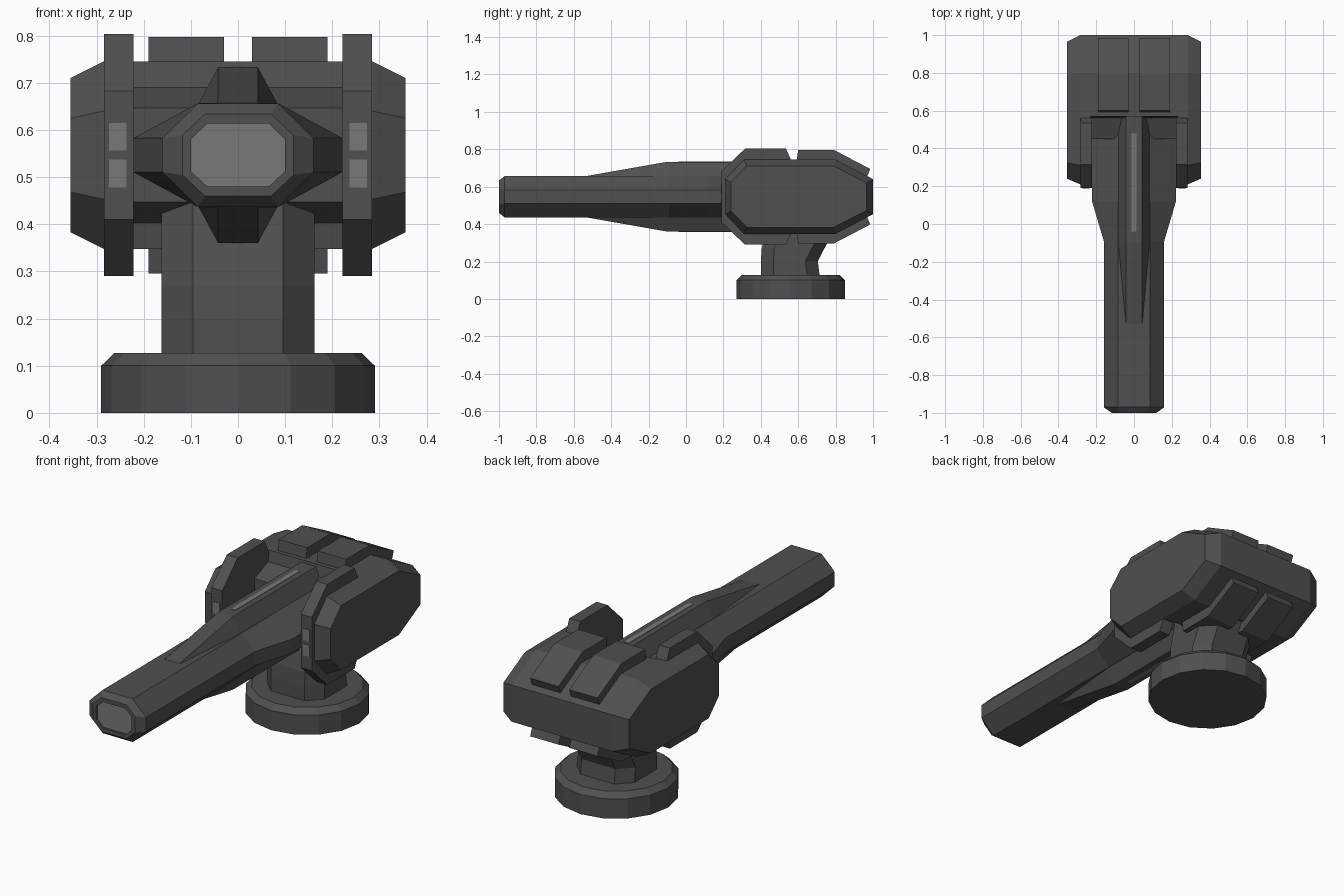
import bpy, bmesh, math

if "Cube" in bpy.data.objects:
    bpy.data.objects.remove(bpy.data.objects["Cube"])

ZC = 0.5465  # mid height of the gun body


def material(name, v):
    m = bpy.data.materials.new(name)
    m.diffuse_color = (v, v, v, 1)
    m.use_nodes = True
    m.node_tree.nodes["Principled BSDF"].inputs["Base Color"].default_value = m.diffuse_color
    return m


DARK = material("dark_metal", 0.08)
LIGHT = material("light_metal", 0.19)


def loft(name, rings, mat=DARK, mirror_x=False, mirror_z=False):
    """Skin a list of equal-length rings, cap both ends, optionally mirror."""
    bm = bmesh.new()
    loops = [[bm.verts.new(p) for p in r] for r in rings]
    n = len(rings[0])
    for a, b in zip(loops, loops[1:]):
        for i in range(n):
            j = (i + 1) % n
            bm.faces.new((a[i], a[j], b[j], b[i]))
    bm.faces.new(loops[0])
    bm.faces.new(loops[-1])
    for axis, c, on in ((0, 0, mirror_x), (2, ZC, mirror_z)):
        if on:
            dup = bmesh.ops.duplicate(bm, geom=bm.verts[:] + bm.edges[:] + bm.faces[:])
            for g in dup["geom"]:
                if isinstance(g, bmesh.types.BMVert):
                    g.co[axis] = 2 * c - g.co[axis]
    bmesh.ops.recalc_face_normals(bm, faces=bm.faces)
    me = bpy.data.meshes.new(name)
    bm.to_mesh(me)
    bm.free()
    ob = bpy.data.objects.new(name, me)
    bpy.context.collection.objects.link(ob)
    me.materials.append(mat)
    return ob


def octagon(y, top, wide, hh, hs):
    """Barrel section: half widths at top and side, half heights."""
    q = [(top, hh), (wide, hs), (wide, -hs), (top, -hh)]
    q += [(-a, b) for a, b in reversed(q)]
    return [(a, y, ZC + b) for a, b in q]


def prism(name, profile, xs, **kw):
    """Extrude a (y, z) profile along x."""
    return loft(name, [[(x, y, z) for y, z in profile] for x in xs], **kw)


def box(name, x0, x1, y0, y1, z0, z1, **kw):
    return prism(name, [(y0, z0), (y1, z0), (y1, z1), (y0, z1)], (x0, x1), **kw)


# Round base with chamfered top
def circle(r, z, n=16):
    return [(r * math.cos(2 * math.pi * i / n), 0.56 + r * math.sin(2 * math.pi * i / n), z)
            for i in range(n)]


loft("base", [circle(0.29, 0), circle(0.29, 0.10), circle(0.262, 0.127)])


# Bent neck
def neck_ring(z, y0, y1, hw=0.162, c=0.067):
    return [(hw - c, y0, z), (hw, y0 + c, z), (hw, y1 - c, z), (hw - c, y1, z),
            (c - hw, y1, z), (-hw, y1 - c, z), (-hw, y0 + c, z), (c - hw, y0, z)]


loft("neck", [neck_ring(0.12, 0.40, 0.715), neck_ring(0.2, 0.40, 0.705),
              neck_ring(0.27, 0.405, 0.74), neck_ring(0.45, 0.45, 0.84)])

# Barrel: recessed muzzle, chamfered tip, straight run, wider rear
loft("barrel", [octagon(-0.985, 0.065, 0.10, 0.067, 0.034),
                octagon(-1.0, 0.065, 0.10, 0.067, 0.034),
                octagon(-1.0, 0.07, 0.118, 0.087, 0.042),
                octagon(-0.97, 0.085, 0.16, 0.11, 0.036),
                octagon(-0.09, 0.085, 0.16, 0.11, 0.036),
                octagon(0.12, 0.085, 0.222, 0.11, 0.036),
                octagon(0.60, 0.085, 0.222, 0.11, 0.036)])
loft("muzzle_face", [octagon(-0.99, 0.065, 0.10, 0.067, 0.034),
                     octagon(-0.98, 0.065, 0.10, 0.067, 0.034)], LIGHT)


# Tapered ridges above and below the barrel, with light strips
def ridge_ring(y, base, z):
    return [(-base, y, 0.64), (-base, y, 0.657), (-0.042, y, z), (0.042, y, z),
            (base, y, 0.657), (base, y, 0.64)]


loft("barrel_ridge", [ridge_ring(-0.53, 0.043, 0.6575), ridge_ring(-0.10, 0.083, 0.733),
                      ridge_ring(0.58, 0.083, 0.733)], mirror_z=True)
box("ridge_strip", -0.013, 0.013, -0.04, 0.48, 0.72, 0.735, mat=LIGHT, mirror_z=True)

# Side pods with chamfered outer face
outer = [(0.21, 0.64), (0.31, 0.745), (0.80, 0.745), (1.0, 0.64),
         (1.0, 0.453), (0.80, 0.348), (0.31, 0.348), (0.21, 0.453)]
inner = [(0.24, 0.625), (0.325, 0.71), (0.79, 0.71), (0.965, 0.62),
         (0.965, 0.473), (0.79, 0.383), (0.325, 0.383), (0.24, 0.468)]
loft("side_pod", [[(0.23, y, z) for y, z in outer], [(0.285, y, z) for y, z in outer],
                  [(0.355, y, z) for y, z in inner]], mirror_x=True)

# Rear housing joining the pods
prism("rear_housing", [(0.57, 0.745), (0.80, 0.745), (1.0, 0.64), (1.0, 0.453),
                       (0.80, 0.348), (0.57, 0.348), (0.56, 0.403), (0.45, 0.447),
                       (0.45, 0.646), (0.56, 0.69)], (-0.23, 0.23))

# Raised plates over the rear, top and bottom
prism("rear_plate", [(0.59, 0.73), (0.60, 0.797), (0.79, 0.797), (0.985, 0.695),
                     (0.965, 0.645), (0.79, 0.73)], (0.03, 0.19), mirror_x=True, mirror_z=True)

# Fins on the inside of each pod
prism("pod_fin", [(0.19, 0.41), (0.19, 0.683), (0.315, 0.803), (0.535, 0.803), (0.565, 0.735),
                  (0.565, 0.358), (0.535, 0.29), (0.315, 0.29)], (0.222, 0.284), mirror_x=True)
box("fin_light", 0.236, 0.273, 0.187, 0.20, 0.556, 0.615,
    mat=LIGHT, mirror_x=True, mirror_z=True)
